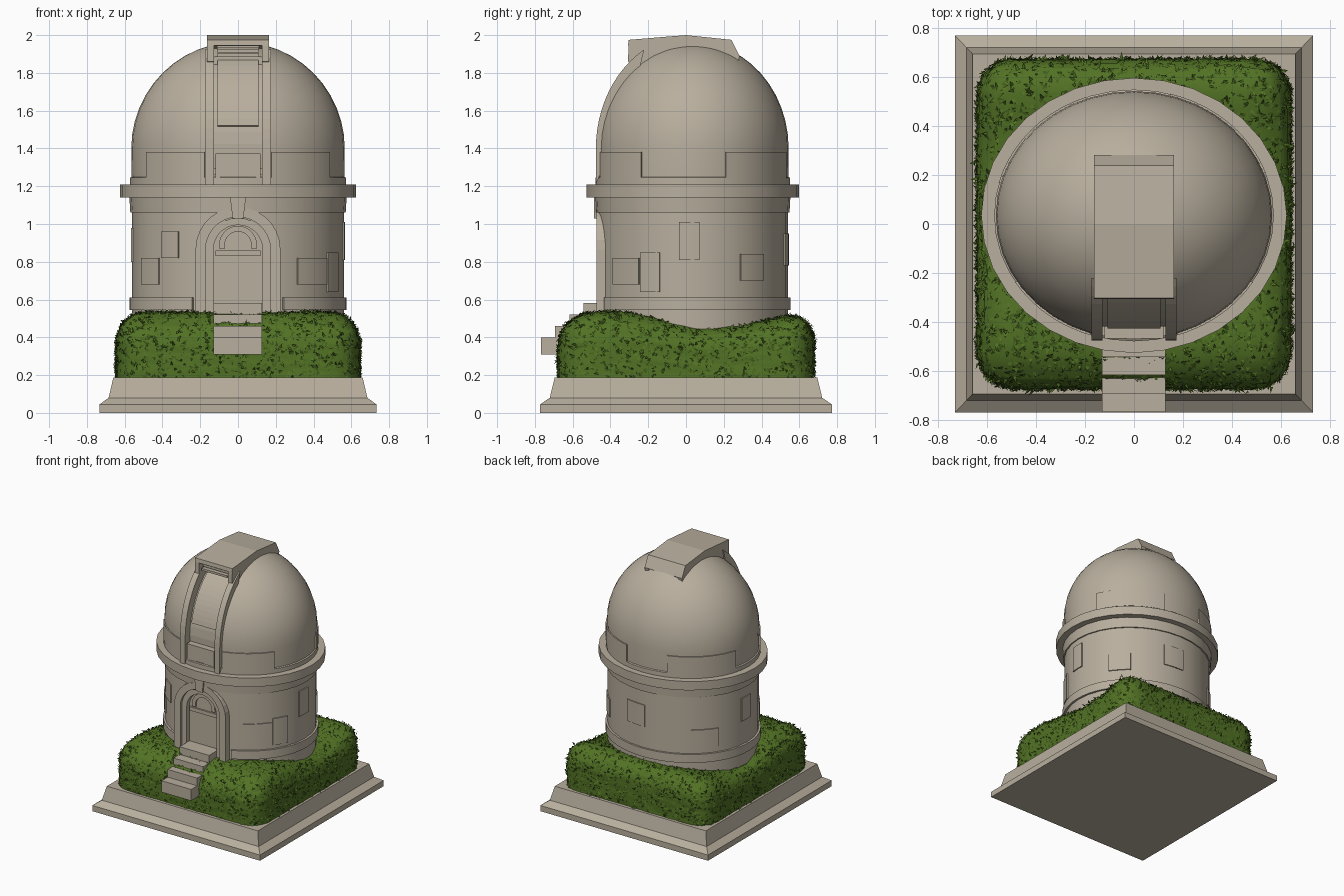
import bpy, bmesh, math, random
from mathutils import Vector

random.seed(4)
CY, SY = 0.035, 0.9          # tower centre and its depth-to-width ratio

old = bpy.data.objects.get("Cube")
if old:
    bpy.data.objects.remove(old, do_unlink=True)


def material(name, colour):
    m = bpy.data.materials.new(name)
    m.use_nodes = True
    m.diffuse_color = (*colour, 1)
    m.node_tree.nodes["Principled BSDF"].inputs["Base Color"].default_value = (*colour, 1)
    return m


stone = material("warm stone", (0.48, 0.425, 0.34))
leaf_green = material("leaf green", (0.085, 0.17, 0.018))
deep_green = material("deep green", (0.055, 0.115, 0.012))


def finish(name, bm, mats=(stone,), angle=None):
    bmesh.ops.recalc_face_normals(bm, faces=bm.faces)
    mesh = bpy.data.meshes.new(name)
    bm.to_mesh(mesh)
    bm.free()
    for m in mats:
        mesh.materials.append(m)
    if angle:
        mesh.shade_smooth()
        mesh.set_sharp_from_angle(angle=math.radians(angle))
    ob = bpy.data.objects.new(name, mesh)
    bpy.context.collection.objects.link(ob)
    return ob


def lathe(name, profile, segs=32, sy=SY, cy=CY, start=0.0, angle=25):
    bm = bmesh.new()
    vs = [bm.verts.new((r * math.cos(start), r * math.sin(start), z)) for r, z in profile]
    es = [bm.edges.new(pair) for pair in zip(vs, vs[1:])]
    bmesh.ops.spin(bm, geom=vs + es, cent=(0, 0, 0), axis=(0, 0, 1), dvec=(0, 0, 0),
                   angle=math.tau, steps=segs, use_merge=True)
    bmesh.ops.remove_doubles(bm, verts=bm.verts, dist=1e-4)
    for v in bm.verts:
        v.co.y = v.co.y * sy + cy
    return finish(name, bm, angle=angle)


def prism(name, pts, a, b, axis="x"):
    """Extrude a (y, z) outline along x, or an (x, z) outline along y."""
    bm = bmesh.new()
    place = (lambda p, t: (t, *p)) if axis == "x" else (lambda p, t: (p[0], t, p[1]))
    ends = [[bm.verts.new(place(p, t)) for p in pts] for t in (a, b)]
    for end in ends:
        bm.faces.new(end)
    for i in range(len(pts)):
        bm.faces.new((ends[0][i - 1], ends[0][i], ends[1][i], ends[1][i - 1]))
    return finish(name, bm)


def box(name, x, y, z):
    return prism(name, [(y[0], z[0]), (y[1], z[0]), (y[1], z[1]), (y[0], z[1])], *x)


def arch(half, spring, bottom, n=14):
    arc = [(-half * math.cos(math.pi * i / n), spring + half * math.sin(math.pi * i / n))
           for i in range(n + 1)]
    return [(-half, bottom)] + arc + [(half, bottom)]


def dome_arc(ry, rz, a0, a1, n=12):
    angles = [math.radians(a0 + (a1 - a0) * i / n) for i in range(n + 1)]
    return [(CY - ry * math.cos(t), 1.4 + rz * math.sin(t)) for t in angles]


def cut(ob, cutter):
    mod = ob.modifiers.new("cut", "BOOLEAN")
    mod.operation, mod.object, mod.solver = "DIFFERENCE", cutter, "EXACT"
    dg = bpy.context.evaluated_depsgraph_get()
    mesh = bpy.data.meshes.new_from_object(ob.evaluated_get(dg))
    ob.modifiers.clear()
    ob.data = mesh
    mesh.set_sharp_from_angle(angle=math.radians(25))
    bpy.data.objects.remove(cutter, do_unlink=True)


def curved_plate(name, a0, a1, z0, z1, r, n=6):
    bm = bmesh.new()
    rows = []
    for i in range(n + 1):
        t = math.radians(a0 + (a1 - a0) * i / n)
        rows.append([bm.verts.new((q * math.cos(t), CY + SY * q * math.sin(t), z))
                     for q, z in ((r, z0), (r, z1), (r - 0.03, z1), (r - 0.03, z0))])
    for p, q in zip(rows, rows[1:]):
        for k in range(4):
            bm.faces.new((p[k - 1], p[k], q[k], q[k - 1]))
    bm.faces.new(rows[0])
    bm.faces.new(rows[-1])
    return finish(name, bm, angle=25)


# Plinth: four-sided stepped foot
k = math.sqrt(2)
lathe("plinth", [(0, 0), (0.733 * k, 0), (0.733 * k, 0.045), (0.685 * k, 0.08),
                 (0.66 * k, 0.187), (0, 0.187)], 4, 1.053, 0, math.pi / 4, None)

# Tower wall and its mouldings
wall = lathe("tower_wall", [(0, 0.2), (0.56, 0.2), (0.56, 1.1), (0, 1.1)])
lathe("balcony_ring", [(0, 1.14), (0.625, 1.14), (0.625, 1.21), (0, 1.21)])
lathe("upper_band", [(0, 1.06), (0.57, 1.06), (0.575, 1.14), (0, 1.14)])
for side, (a0, a1) in {"left": (-65, 90), "right": (90, 245)}.items():
    curved_plate(side + "_footing_band", a0, a1, 0.545, 0.612, 0.575, 24)

# Dome, with the slit cut from its front
dome_top = [(0.565 * math.cos(t), 1.4 + 0.565 * math.sin(t))
            for t in (math.pi / 2 * i / 12 for i in range(12))]
dome = lathe("dome", [(0, 1.2), (0.572, 1.2), (0.572, 1.245), (0.563, 1.25)]
             + dome_top + [(0, 1.965)], 40, angle=30)
cut(dome, box("slit_cutter", (-0.13, 0.13), (-0.7, -0.2), (1.255, 2.1)))

# Doorway
cut(wall, prism("door_cutter", arch(0.165, 0.865, 0.45), -0.7, -0.38, "y"))
prism("door_surround", arch(0.225, 0.865, 0.5) + arch(0.172, 0.865, 0.5)[::-1], -0.475, -0.36, "y")
prism("door_inner_arch", arch(0.172, 0.865, 0.5) + arch(0.13, 0.865, 0.5)[::-1], -0.455, -0.36, "y")
prism("door_leaf", arch(0.135, 0.865, 0.5), -0.42, -0.37, "y")
prism("door_fanlight_rim", arch(0.1, 0.89, 0.87) + arch(0.07, 0.89, 0.87)[::-1], -0.432, -0.4, "y")
box("door_lintel", (-0.12, 0.12), (-0.432, -0.4), (0.83, 0.86))
prism("keystone", [(-0.028, 1.03), (0.028, 1.03), (0.042, 1.14), (-0.042, 1.14)], -0.487, -0.4, "y")

# Steps up to the door
for i in range(5):
    box(f"step_{i + 1}", (-0.13, 0.128), (-0.768 + 0.075 * i, -0.4), (0.31, 0.4 + 0.061 * min(i, 3)))

# Slit rails, panel and hatch
for side, s in (("left", 1), ("right", -1)):
    outer = [(-0.477, 1.21)] + dome_arc(0.512, 0.605, 0, 60)
    inner = dome_arc(0.43, 0.5, 0, 60) + [(-0.395, 1.21)]
    prism(side + "_slit_rail", outer + inner[::-1][:1] + inner[-2::-1], s * 0.128, s * 0.174)
    cheek = [(-0.307, 1.86), (-0.303, 1.975), (0, 2.0), (0.24, 1.975), (0.283, 1.89),
             (0.27, 1.8), (-0.2, 1.8)]
    prism(side + "_cover_cheek", cheek, s * 0.128, s * 0.163)
prism("slit_panel", dome_arc(0.455, 0.52, -12, 75) + [(0, 1.3)], -0.13, 0.13)
prism("hatch", dome_arc(0.475, 0.54, 13, 62) + dome_arc(0.44, 0.5, 13, 62)[::-1], -0.108, 0.108)
box("slit_sill", (-0.12, 0.12), (-0.468, -0.36), (1.235, 1.372))
box("slit_foot", (-0.13, 0.13), (-0.455, -0.36), (1.2, 1.262))

# Raised cover over the crown
prism("cover_roof", [(-0.307, 1.945), (-0.303, 1.975), (0, 2.0), (0.24, 1.975), (0.283, 1.89),
                     (0.25, 1.86), (0.1, 1.9), (-0.1, 1.93)], -0.163, 0.163)
for i in range(3):
    box(f"louvre_{i + 1}", (-0.112, 0.112), (-0.295 + 0.02 * i, -0.1), (1.885 + 0.024 * i, 1.902 + 0.024 * i))

# Raised stone blocks on the wall and seams on the dome skirt
blocks = [(-56, -34, 0.68, 0.82), (-33, -20, 0.64, 0.85), (-8, 4, 0.81, 1.01), (30, 48, 0.7, 0.84),
          (75, 92, 0.78, 0.95), (128, 150, 0.66, 0.8), (172, 184, 0.8, 0.98),
          (205, 222, 0.68, 0.82), (224, 236, 0.82, 0.96)]
for i, (a0, a1, z0, z1) in enumerate(blocks):
    curved_plate(f"wall_block_{i + 1}", a0, a1, z0, z1, 0.567)
for i, (a0, a1) in enumerate([(-72, -32), (20, 75), (110, 165), (212, 252)]):
    curved_plate(f"dome_skirt_plate_{i + 1}", a0, a1, 1.24, 1.38, 0.573, 10)

# Hedge: rounded block with a dipping top
HX, HY, TOP, FOOT, R = 0.64, 0.672, 0.5, 0.18, 0.15
bm = bmesh.new()
bmesh.ops.create_cube(bm, size=2)
bmesh.ops.subdivide_edges(bm, edges=bm.edges, cuts=19, use_grid_fill=True)
bmesh.ops.delete(bm, geom=[f for f in bm.faces if f.calc_center_median().z < -0.99], context="FACES")
for v in bm.verts:
    p = Vector((v.co.x * HX, v.co.y * HY, FOOT + (v.co.z + 1) / 2 * (TOP - FOOT)))
    q = Vector((max(R - HX, min(HX - R, p.x)), max(R - HY, min(HY - R, p.y)), min(TOP - R, p.z)))
    d = p - q
    p = q + d.normalized() * R
    crest = 0.495 + 0.04 * math.cos((p.y + 0.4) * 5.5)
    p.z = FOOT + (p.z - FOOT) * (crest - FOOT) / (TOP - FOOT)
    v.co = p + Vector([random.uniform(-0.004, 0.004) for _ in range(3)])
bmesh.ops.recalc_face_normals(bm, faces=bm.faces)
bm.normal_update()
spots = [(f.calc_center_median(), f.normal.copy(), f.calc_area()) for f in bm.faces]
finish("hedge", bm, (leaf_green,), 60)

# Leaves scattered over the hedge, none where the tower stands
bm = bmesh.new()
for c, n, _ in random.choices(spots, weights=[s[2] for s in spots], k=6500):
    if math.hypot(c.x, (c.y - CY) / SY) < 0.54:
        continue
    side = n.cross(Vector([random.gauss(0, 1) for _ in range(3)])).normalized()
    fwd = n.cross(side)
    c = c + side * random.uniform(-0.03, 0.03) + fwd * random.uniform(-0.03, 0.03)
    tip = c + fwd * random.uniform(0.015, 0.03) + n * random.uniform(0.003, 0.016)
    f = bm.faces.new([bm.verts.new(p) for p in (c - side * 0.008, c + side * 0.008, tip)])
    f.material_index = int(random.random() < 0.35)
finish("hedge_leaves", bm, (leaf_green, deep_green))
